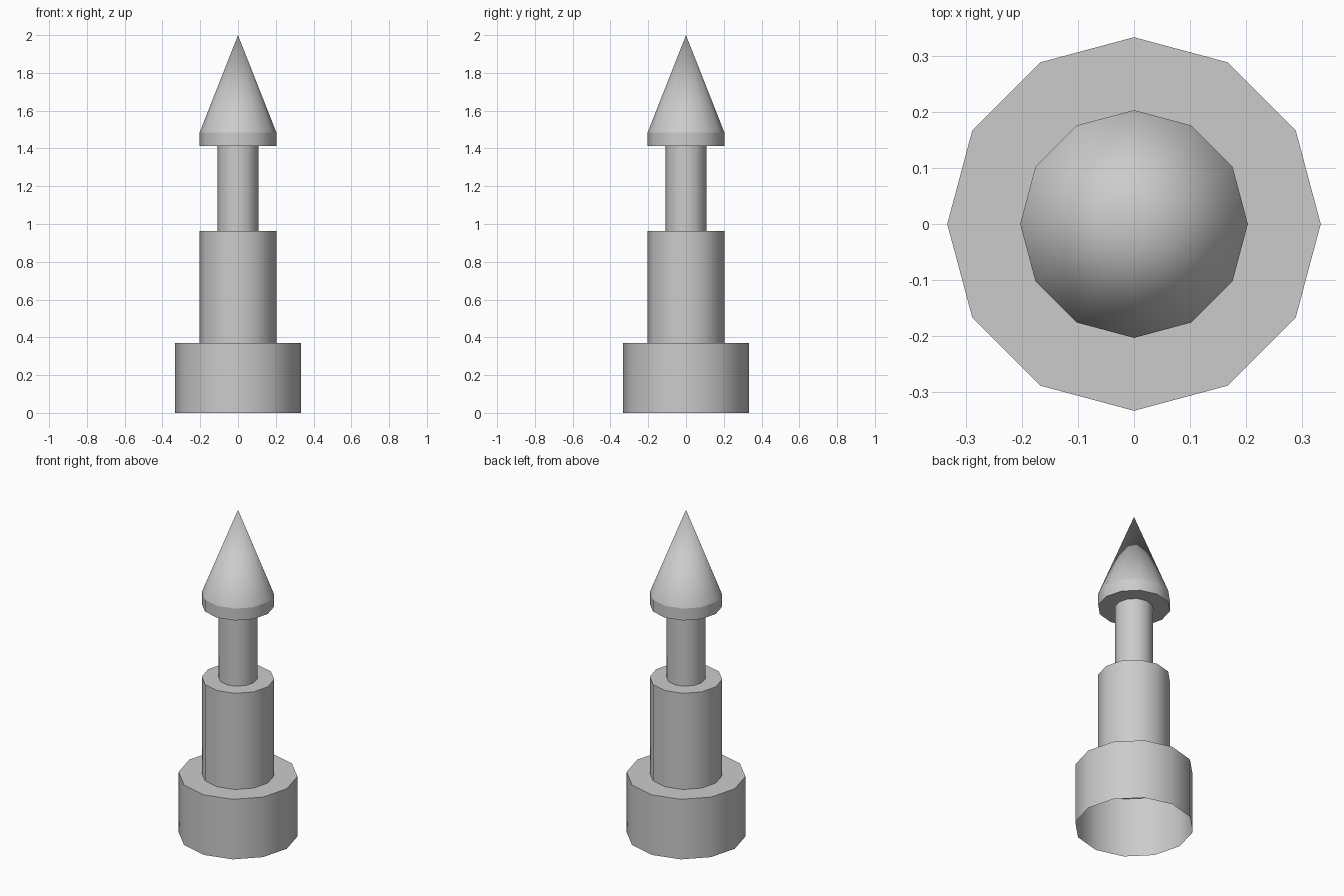
import bpy
import bmesh
from math import radians
from mathutils import Matrix, Vector

SIDES = 12

cube = bpy.data.objects.get("Cube")
if cube:
    bpy.data.objects.remove(cube, do_unlink=True)

grey = bpy.data.materials.new("plain grey")
grey.use_nodes = True
colour = (0.6, 0.6, 0.6, 1.0)
grey.diffuse_color = colour
grey.node_tree.nodes["Principled BSDF"].inputs["Base Color"].default_value = colour


def turned_part(name, profile):
    """Revolve a (radius, height) profile, listed bottom to top, around z."""
    bm = bmesh.new()
    verts = [bm.verts.new((r, 0, z)) for r, z in profile]
    edges = [bm.edges.new(pair) for pair in zip(verts, verts[1:])]
    bmesh.ops.spin(bm, geom=verts + edges, cent=(0, 0, 0), axis=(0, 0, 1),
                   angle=radians(360), steps=SIDES, use_duplicate=False)
    bmesh.ops.remove_doubles(bm, verts=bm.verts[:], dist=0.0005)
    bm.normal_update()
    # Walls face away from the axis
    for face in bm.faces:
        centre = face.calc_center_median()
        outward = Vector((centre.x, centre.y, 0))
        if abs(face.normal.z) < 0.9 and face.normal.dot(outward) < 0:
            face.normal_flip()
    # Ledges face up, except the one at the bottom of a profile
    for face in bm.faces:
        if abs(face.normal.z) > 0.9:
            at_bottom = face.calc_center_median().z < profile[0][1] + 0.001
            if (face.normal.z > 0) == at_bottom:
                face.normal_flip()
    mesh = bpy.data.meshes.new(name)
    bm.to_mesh(mesh)
    bm.free()
    mesh.materials.append(grey)
    part = bpy.data.objects.new(name, mesh)
    bpy.context.collection.objects.link(part)
    bpy.ops.object.select_all(action="DESELECT")
    part.select_set(True)
    bpy.context.view_layer.objects.active = part
    bpy.ops.object.shade_smooth_by_angle(angle=radians(40))
    return part


base_r, column_r, neck_r = 0.333, 0.203, 0.108
base_top, column_top, neck_top, rim_top = 0.37, 0.963, 1.412, 1.485

# Hollow base, open underneath, with a ledge around the column
turned_part("base", [(base_r, 0), (base_r, base_top), (column_r, base_top)])
# Column with its own ledge around the neck
turned_part("column", [(column_r, base_top), (column_r, column_top), (neck_r, column_top)])
turned_part("neck", [(neck_r, column_top), (neck_r, neck_top)])
# Head: overhanging rim and pointed cone
turned_part("head_rim", [(neck_r, neck_top), (column_r, neck_top), (column_r, rim_top)])
turned_part("head_cone", [(column_r, rim_top), (0, 2.0)])
